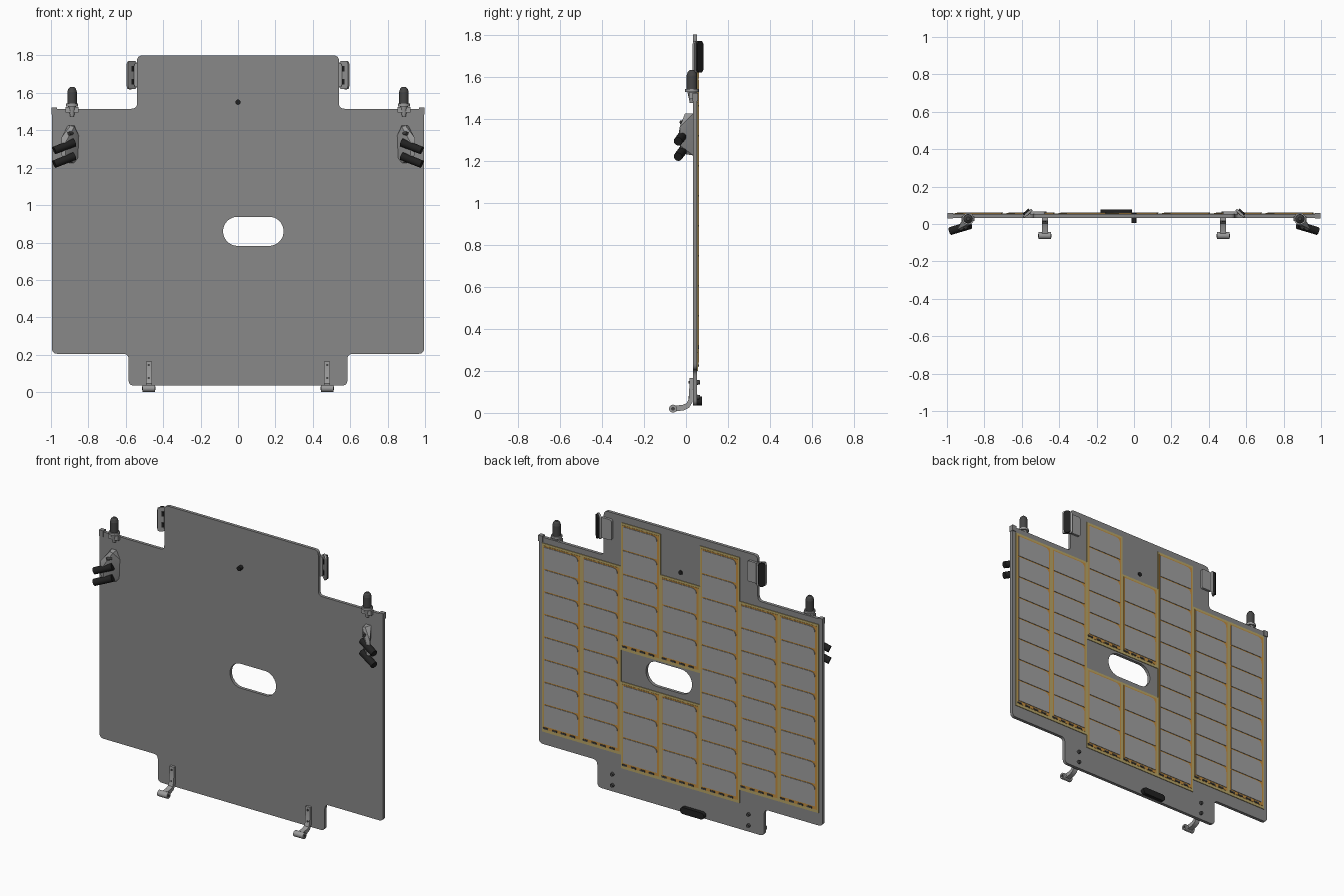
import bpy, bmesh, math
from mathutils import Vector, Matrix

if "Cube" in bpy.data.objects:
    bpy.data.objects.remove(bpy.data.objects["Cube"])


def mat(name, r, g, b):
    m = bpy.data.materials.new(name)
    m.diffuse_color = (r, g, b, 1)
    m.use_nodes = True
    m.node_tree.nodes["Principled BSDF"].inputs["Base Color"].default_value = m.diffuse_color
    return m


PLATE = mat("plate grey", 0.25, 0.25, 0.25)
CELL = mat("cell grey", 0.36, 0.36, 0.36)
KHAKI = mat("khaki frame", 0.48, 0.38, 0.14)
ORANGE = mat("orange tray", 0.55, 0.27, 0.05)
METAL = mat("fitting grey", 0.33, 0.33, 0.33)
BLACK = mat("black rubber", 0.015, 0.015, 0.015)
DARK = mat("dark knob", 0.06, 0.06, 0.06)


def make(name, bm, material):
    bmesh.ops.recalc_face_normals(bm, faces=bm.faces[:])
    me = bpy.data.meshes.new(name)
    bm.to_mesh(me)
    bm.free()
    me.materials.append(material)
    ob = bpy.data.objects.new(name, me)
    bpy.context.collection.objects.link(ob)
    return ob


def prism(bm, loops, d0, d1, axis='y'):
    """Extrude outline loops (first outer, then holes) along y or x."""
    def co(p, d):
        return (p[0], d, p[1]) if axis == 'y' else (d, p[0], p[1])
    rings = [[bm.verts.new(co(p, d0)) for p in lp] for lp in loops]
    tops = [[bm.verts.new(co(p, d1)) for p in lp] for lp in loops]
    if len(loops) == 1:
        caps = [bm.faces.new(rings[0])]
    else:
        edges = [bm.edges.new((r[i - 1], r[i])) for r in rings for i in range(len(r))]
        res = bmesh.ops.triangle_fill(bm, edges=edges, use_beauty=True)
        caps = [g for g in res['geom'] if isinstance(g, bmesh.types.BMFace)]
    twin = {a: b for r, t in zip(rings, tops) for a, b in zip(r, t)}
    for f in caps:
        bm.faces.new([twin[v] for v in reversed(f.verts[:])])
    for r, t in zip(rings, tops):
        for i in range(len(r)):
            bm.faces.new((r[i - 1], r[i], t[i], t[i - 1]))


def rounded(pts, radii, n=5):
    out = []
    for i, p in enumerate(pts):
        r = radii[i] if isinstance(radii, list) else radii
        p = Vector(p)
        if r == 0:
            out.append(p)
            continue
        a = p + (Vector(pts[i - 1]) - p).normalized() * r
        b = p + (Vector(pts[(i + 1) % len(pts)]) - p).normalized() * r
        for k in range(n + 1):
            t = k / n
            out.append(a * (1 - t) ** 2 + p * 2 * t * (1 - t) + b * t * t)
    return out


def stadium(cx, cz, half, r, n=14):
    return [(cx + math.copysign(half, math.cos(a)) + r * math.cos(a), cz + r * math.sin(a))
            for a in [math.pi * (k + 0.5) / n - math.pi / 2 for k in range(2 * n)]]


def rect(x0, x1, z0, z1):
    return [(x0, z0), (x1, z0), (x1, z1), (x0, z1)]


def rod(bm, p, q, r0, r1=None, seg=20):
    p, q = Vector(p), Vector(q)
    d = q - p
    m = Matrix.Translation((p + q) / 2) @ d.to_track_quat('Z', 'Y').to_matrix().to_4x4()
    bmesh.ops.create_cone(bm, cap_ends=True, segments=seg, radius1=r0,
                          radius2=r0 if r1 is None else r1, depth=d.length, matrix=m)


# Main plate with slot
half = [(0.585, 0.035), (0.585, 0.205), (0.995, 0.205), (0.995, 1.515), (0.54, 1.515), (0.54, 1.8)]
outline = half + [(-x, z) for x, z in reversed(half)]
bm = bmesh.new()
prism(bm, [rounded(outline, [.03, .03, .03, .008, .03, .03] + [.03, .03, .008, .03, .03, .03]),
           stadium(0.082, 0.86, 0.084, 0.078)], 0.033, 0.053)
make("main_plate", bm, PLATE)

# Solar cell columns on the back: (column, bottom, top), column 0 at +x
sections = [(0, .285, 1.48), (1, .285, 1.48), (2, .95, 1.757), (2, .2, .75), (3, .95, 1.5),
            (3, .2, .75), (4, .2, 1.757), (5, .285, 1.48), (6, .285, 1.48)]
PITCH = 0.277
frame, tray, cells, tabs = (bmesh.new() for _ in range(4))
for col, z0, z1 in sections:
    xr = 0.97 - PITCH * col
    xl = xr - PITCH
    prism(frame, [rect(xl, xr, z0, z1)], 0.0525, 0.057)
    prism(tray, [rect(xl + .011, xr - .011, z0 + .018, z1 - .014)], 0.0565, 0.0585)
    lo, hi = z0 + 0.035, z1 - 0.018
    n = round((hi - lo) / 0.145)
    h = (hi - lo) / n
    for k in range(n):
        prism(cells, [rounded(rect(xl + .022, xr - .018, lo + k * h + .004, lo + (k + 1) * h - .004),
                              [0, 0, 0, .035], 4)], 0.058, 0.0615)
    for k in range(4):
        x = xl + PITCH * (k + 0.7) / 4.4
        prism(tabs, [rect(x, x + .035, z0 + .02, z0 + .03)], 0.058, 0.062)
make("panel_frames", frame, KHAKI)
make("panel_trays", tray, ORANGE)
make("solar_cells", cells, CELL)
make("bottom_contacts", tabs, DARK)

# Black handle at the bottom of the back
bm = bmesh.new()
prism(bm, [stadium(-0.095, 0.057, 0.063, 0.021)], 0.052, 0.077)
make("back_handle", bm, BLACK)

# Small pin through the plate
bm = bmesh.new()
rod(bm, (0, 0.006, 1.55), (0, 0.058, 1.55), 0.014)
make("centre_pin", bm, BLACK)

for s, side in ((-1, "left"), (1, "right")):
    # Hinge hook below the plate
    bm = bmesh.new()
    arm = [(.034, .165), (.017, .165), (.014, .07), (.004, .047), (-.015, .038), (-.06, .034),
           (-.06, .006), (-.01, .012), (.015, .025), (.03, .05)]
    prism(bm, [arm], s * 0.477 - .016, s * 0.477 + .016, 'x')
    rod(bm, (s * .477 - .034, -.062, .02), (s * .477 + .034, -.062, .02), 0.019)
    make(side + "_hinge_hook", bm, METAL)
    bm = bmesh.new()
    rod(bm, (s * .477 - .036, -.062, .02), (s * .477 + .036, -.062, .02), 0.009)
    make(side + "_hinge_bore", bm, DARK)
    bm = bmesh.new()
    for z in (0.075, 0.145):
        rod(bm, (s * .477, .05, z), (s * .477, .066, z), 0.012, 0.010)
        rod(bm, (s * .477, .012, z), (s * .477, .03, z), 0.006)
    make(side + "_hook_bolts", bm, DARK)

    # Tilted clip beside the top tab
    bm = bmesh.new()
    prism(bm, [rounded(rect(min(s * .475, s * .555), max(s * .475, s * .555), 1.63, 1.76), .015)],
          0.052, 0.068)
    flange = bmesh.new()
    prism(flange, [rounded(rect(-.03, .03, 1.62, 1.77), .015)], -.008, .004)
    tilt = Matrix.Translation((s * .57, .058, 0)) @ Matrix.Rotation(-s * math.radians(42), 4, 'Z')
    flange.transform(tilt)
    make(side + "_clip_plate", bm, METAL)
    make(side + "_clip_flange", flange, METAL)
    bm = bmesh.new()
    prism(bm, [[(z, x + 1.695) for x, z in stadium(0, 0, .055, .021)]], .003, .015)
    for z in (1.66, 1.73):
        prism(bm, [rect(-.008, .008, z - .015, z + .015)], -.011, -.005)
    bm.transform(tilt)
    make(side + "_clip_pad", bm, BLACK)

    # Upright knob on the wing
    x, y = s * 0.887, 0.028
    bm = bmesh.new()
    rod(bm, (x, y, 1.54), (x, y, 1.606), 0.025)
    rod(bm, (x, y, 1.606), (x, y, 1.622), 0.025, 0.020)
    rod(bm, (x, y, 1.622), (x, y, 1.632), 0.020, 0.010)
    make(side + "_knob", bm, DARK)
    bm = bmesh.new()
    rod(bm, (x, y, 1.528), (x, y, 1.542), 0.032)
    rod(bm, (x, y, 1.475), (x, y, 1.53), 0.010, 0.022)
    prism(bm, [rect(x - .035, x + .035, 1.495, 1.525)], 0.015, 0.04)
    make(side + "_knob_base", bm, METAL)
    bm = bmesh.new()
    prism(bm, [rect(s * .982 - .015, s * .982 + .015, 1.485, 1.523)], 0.03, 0.058)
    make(side + "_corner_tab", bm, PLATE)

    # Angled bracket with two rubber stops
    bm = bmesh.new()
    pts = [(.855, .035, 1.25), (.85, .035, 1.37), (.875, .035, 1.425), (.91, .035, 1.425),
           (.90, .035, 1.225), (.875, .035, 1.225), (.895, -.005, 1.425), (.875, -.005, 1.42),
           (.945, -.03, 1.36), (.925, -.035, 1.33), (.945, -.025, 1.27), (.92, -.025, 1.235)]
    vs = [bm.verts.new((s * a, b, c)) for a, b, c in pts]
    bmesh.ops.convex_hull(bm, input=vs)
    loose = [v for v in bm.verts if not v.link_faces]
    bmesh.ops.delete(bm, geom=loose, context='VERTS')
    make(side + "_stop_bracket", bm, METAL)
    bm = bmesh.new()
    for z in (1.335, 1.262):
        rod(bm, (s * .875, -.005, z), (s * .982, -.038, z - .043), 0.022, 0.021)
    make(side + "_rubber_stops", bm, BLACK)
    bm = bmesh.new()
    rod(bm, (s * .885, .0, 1.385), (s * .905, -.024, 1.382), 0.01)
    make(side + "_bracket_bolt", bm, DARK)

# Smooth only the curved surfaces
bpy.ops.object.select_all(action='SELECT')
bpy.context.view_layer.objects.active = bpy.context.selected_objects[0]
bpy.ops.object.shade_smooth_by_angle(angle=math.radians(32))
